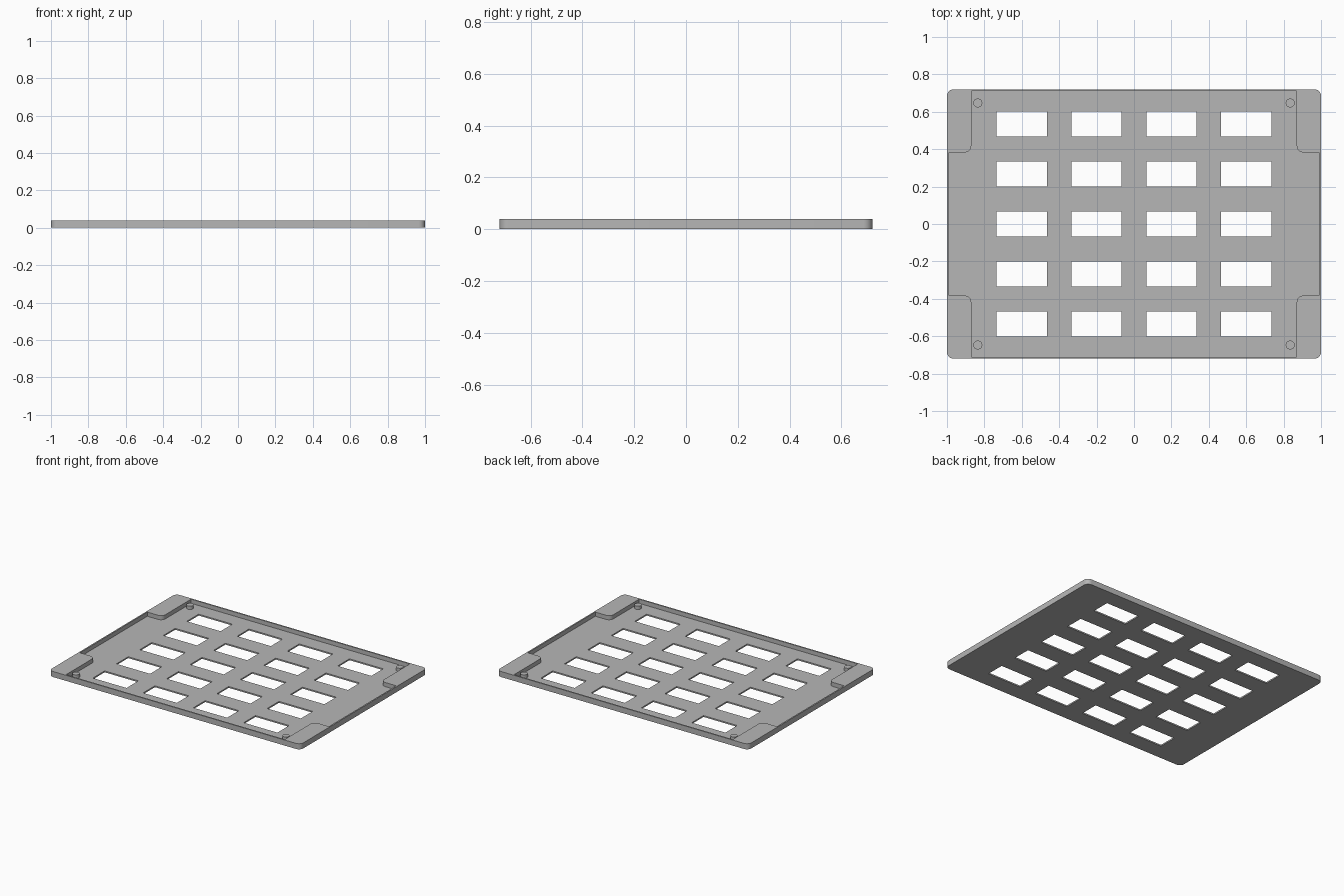
import bpy, bmesh, math
from mathutils import Vector

cube = bpy.data.objects.get("Cube")
if cube:
    bpy.data.objects.remove(cube, do_unlink=True)

HEIGHT, FLOOR, PEG_TOP = 0.04, 0.01, 0.034
OUT_X, OUT_Y = 1.0, 0.72          # outer half sizes
IN_X, IN_Y = 0.99, 0.71           # cavity half sizes
BLOCK_X, BLOCK_Y = 0.87, 0.383    # inner edges of the corner blocks

grey = bpy.data.materials.new("plain grey")
grey.use_nodes = True
colour = (0.47, 0.47, 0.47, 1)
grey.diffuse_color = colour
grey.node_tree.nodes["Principled BSDF"].inputs["Base Color"].default_value = colour


def rounded(corners, steps=8):
    """Round each (x, y, radius) corner of a closed outline with an arc."""
    points = []
    for i, (x, y, r) in enumerate(corners):
        here = Vector((x, y))
        if r == 0:
            points.append(here)
            continue
        a = (Vector(corners[i - 1][:2]) - here).normalized()
        b = (Vector(corners[(i + 1) % len(corners)][:2]) - here).normalized()
        centre = here + (a + b) * r
        for s in range(steps + 1):
            t = s / steps * math.pi / 2
            points.append(centre - b * r * math.cos(t) - a * r * math.sin(t))
    return points


def prism(name, outlines, z0, z1):
    """Extrude closed outlines from z0 to z1 as one object."""
    bm = bmesh.new()
    for outline in outlines:
        face = bm.faces.new([bm.verts.new((p[0], p[1], z0)) for p in outline])
        top = bmesh.ops.extrude_face_region(bm, geom=[face])["geom"]
        moved = [v for v in top if isinstance(v, bmesh.types.BMVert)]
        bmesh.ops.translate(bm, vec=(0, 0, z1 - z0), verts=moved)
    bmesh.ops.recalc_face_normals(bm, faces=bm.faces[:])
    mesh = bpy.data.meshes.new(name)
    bm.to_mesh(mesh)
    bm.free()
    mesh.materials.append(grey)
    obj = bpy.data.objects.new(name, mesh)
    bpy.context.collection.objects.link(obj)
    return obj


def activate(obj):
    bpy.ops.object.select_all(action="DESELECT")
    obj.select_set(True)
    bpy.context.view_layer.objects.active = obj


def cut(obj, cutter):
    activate(obj)
    mod = obj.modifiers.new("cut", "BOOLEAN")
    mod.operation, mod.solver, mod.object = "DIFFERENCE", "EXACT", cutter
    bpy.ops.object.modifier_apply(modifier=mod.name)
    bpy.data.objects.remove(cutter, do_unlink=True)


def rectangle(cx, cy, hx, hy, r=0):
    return rounded([(cx - hx, cy - hy, r), (cx + hx, cy - hy, r),
                    (cx + hx, cy + hy, r), (cx - hx, cy + hy, r)])


# Tray body with rounded corners
tray = prism("tray", [rectangle(0, 0, OUT_X, OUT_Y, 0.035)], 0, HEIGHT)

# Cavity, leaving a thin rim and four solid corner blocks
quarter = [(IN_X, BLOCK_Y, 0), (BLOCK_X, BLOCK_Y, 0.035), (BLOCK_X, IN_Y, 0)]
cavity = []
for sx, sy in ((1, 1), (-1, 1), (-1, -1), (1, -1)):
    part = [(sx * x, sy * y, r) for x, y, r in quarter]
    cavity += part if sx == sy else part[::-1]
cut(tray, prism("cavity_cutter", [rounded(cavity)], FLOOR, HEIGHT + 0.1))

# Grid of rectangular openings through the floor
openings = [rectangle(0.4 * (i - 1.5), 0.267 * (j - 2), 0.134, 0.067)
            for i in range(4) for j in range(5)]
cut(tray, prism("opening_cutter", openings, -0.1, 0.1))

# Locating pegs beside the corner blocks
pegs = []
for sx, side in ((1, "left"), (-1, "right")):
    for sy, end in ((1, "back"), (-1, "front")):
        circle = [(sx * 0.835 + 0.024 * math.cos(a), sy * 0.647 + 0.024 * math.sin(a))
                  for a in (math.tau * k / 32 for k in range(32))]
        pegs.append(prism(f"peg_{end}_{side}", [circle], FLOOR - 0.002, PEG_TOP))

for obj in [tray] + pegs:
    activate(obj)
    bpy.ops.object.shade_smooth_by_angle(angle=math.radians(30))
